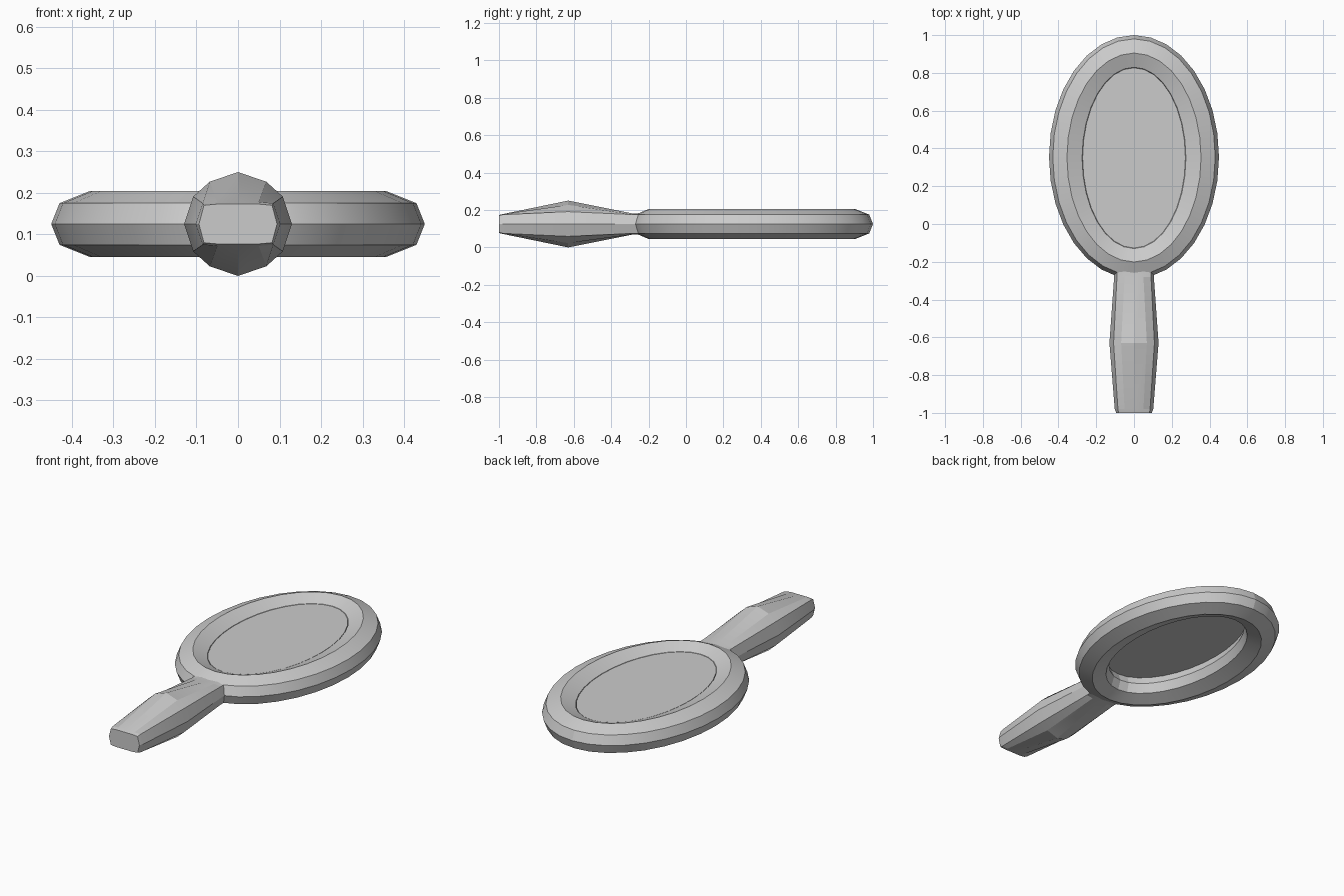
import bpy, bmesh, math

cube = bpy.data.objects.get("Cube")
if cube:
    bpy.data.objects.remove(cube)

grey = bpy.data.materials.new("plain_grey")
grey.use_nodes = True
grey.diffuse_color = (0.6, 0.6, 0.6, 1)
grey.node_tree.nodes["Principled BSDF"].inputs["Base Color"].default_value = (0.6, 0.6, 0.6, 1)

MID = 0.125  # height of the symmetry plane
SEGMENTS = 32


def loft(name, rings, closed=False):
    """Skin a list of equal-length rings; cap the ends unless closed."""
    bm = bmesh.new()
    loops = [[bm.verts.new(p) for p in ring] for ring in rings]
    n = len(loops[0])
    for k in range(len(loops) - (not closed)):
        a, b = loops[k], loops[(k + 1) % len(loops)]
        for i in range(n):
            j = (i + 1) % n
            bm.faces.new((a[i], a[j], b[j], b[i]))
    if not closed:
        bm.faces.new(loops[0])
        bm.faces.new(loops[-1])
    bmesh.ops.recalc_face_normals(bm, faces=bm.faces)
    mesh = bpy.data.meshes.new(name)
    bm.to_mesh(mesh)
    bm.free()
    mesh.materials.append(grey)
    obj = bpy.data.objects.new(name, mesh)
    bpy.context.collection.objects.link(obj)
    bpy.context.view_layer.objects.active = obj
    obj.select_set(True)
    bpy.ops.object.shade_smooth_by_angle(angle=math.radians(15))
    obj.select_set(False)
    return obj


def oval(rx, ry, cy, z):
    steps = [math.tau * i / SEGMENTS for i in range(SEGMENTS)]
    return [(rx * math.cos(t), cy + ry * math.sin(t), z) for t in steps]


# Frame: an eight-sided section swept round an oval
section = [(0.45, 0.645, 0.355, 0), (0.43, 0.625, 0.355, 0.05),
           (0.355, 0.553, 0.352, 0.08), (0.275, 0.48, 0.35, 0.05),
           (0.258, 0.462, 0.35, 0)]
upper = [oval(rx, ry, cy, MID + h) for rx, ry, cy, h in section]
lower = [oval(rx, ry, cy, MID - h) for rx, ry, cy, h in section[-2:0:-1]]
loft("mirror_frame", upper + lower, closed=True)

# Glass: a thin disc level with the inner edge of the frame
loft("mirror_glass", [oval(0.272, 0.477, 0.35, z) for z in (0.168, 0.174)])


# Handle: lofted sections, each a quarter outline mirrored both ways
def handle_ring(y, quarter):
    right = quarter + [(x, -z) for x, z in quarter[-2::-1]]
    left = [(-x, z) for x, z in right[-2:0:-1]]
    return [(x, y, MID + z) for x, z in right + left]


stations = [
    (-1.0, [(0, 0.048), (0.05, 0.048), (0.082, 0.045), (0.094, 0)]),
    (-0.98, [(0, 0.053), (0.05, 0.053), (0.085, 0.05), (0.102, 0)]),
    (-0.63, [(0, 0.125), (0.068, 0.102), (0.108, 0.066), (0.13, 0)]),
    (-0.28, [(0, 0.055), (0.05, 0.055), (0.09, 0.05), (0.105, 0)]),
    (-0.2, [(0, 0.055), (0.05, 0.055), (0.09, 0.05), (0.105, 0)]),
]
loft("handle", [handle_ring(y, q) for y, q in stations])
